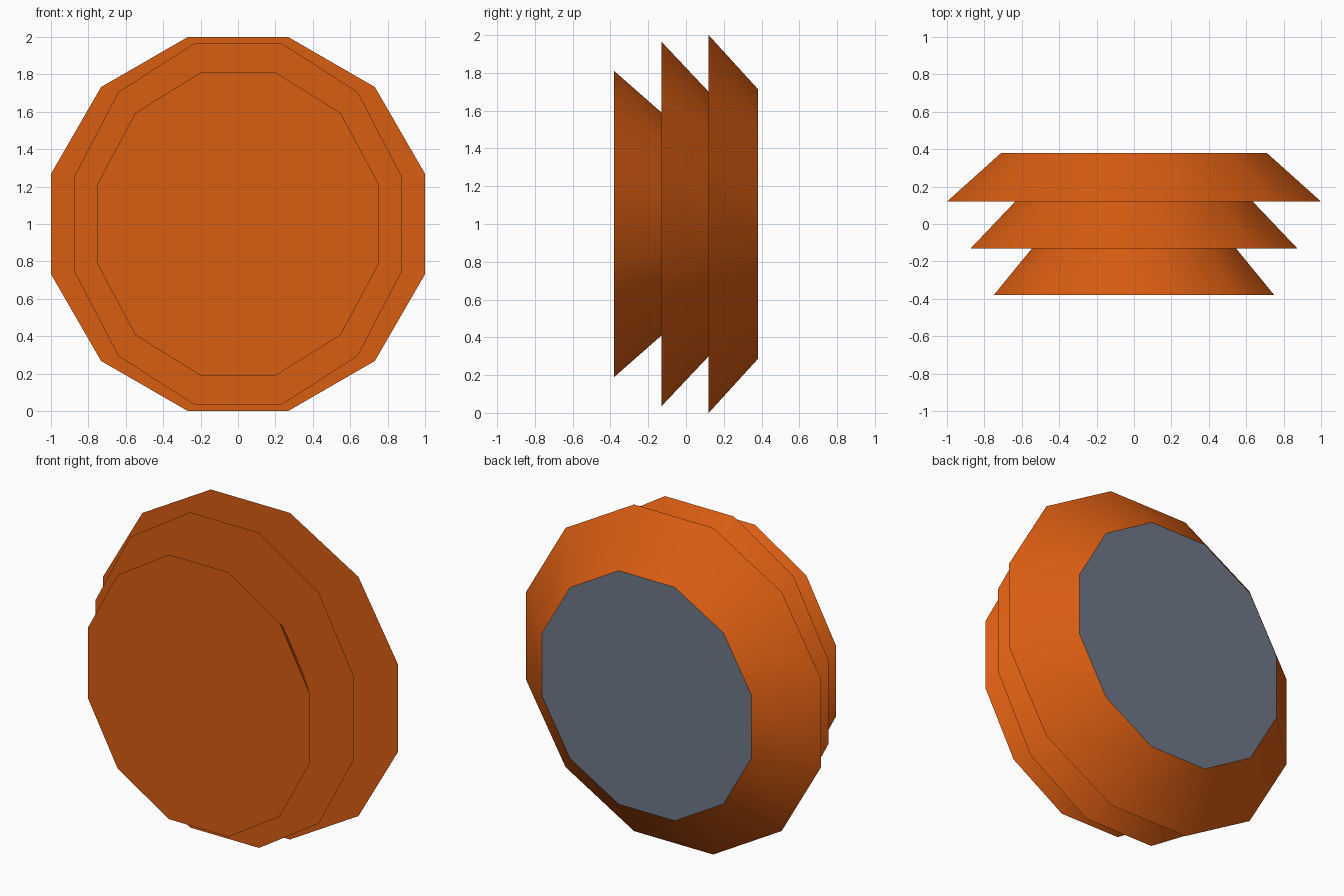
import bpy, bmesh, math

if "Cube" in bpy.data.objects:
    bpy.data.objects.remove(bpy.data.objects["Cube"])

SIDES = 12


def material(name, color):
    m = bpy.data.materials.new(name)
    m.diffuse_color = (*color, 1)
    m.use_nodes = True
    m.node_tree.nodes["Principled BSDF"].inputs["Base Color"].default_value = m.diffuse_color
    return m


orange = material("burnt orange", (0.70, 0.11, 0.006))
grey = material("slate grey", (0.16, 0.19, 0.25))


def ring(bm, y, half_x, half_z):
    """Twelve-sided ring with flat top, given by its half width and half height."""
    verts = []
    for i in range(SIDES):
        a = math.radians(15 + 30 * i)
        k = 1 / math.cos(math.radians(15))
        verts.append(bm.verts.new((half_x * k * math.cos(a), y, 1 + half_z * k * math.sin(a))))
    return verts


def tier(name, front, back, back_cap=False):
    bm = bmesh.new()
    f, b = ring(bm, *front), ring(bm, *back)
    bm.faces.new(f)
    for i in range(SIDES):
        j = (i + 1) % SIDES
        bm.faces.new((f[j], f[i], b[i], b[j]))
    # Only the last tier has an exposed back plate
    if back_cap:
        bm.faces.new(b[::-1]).material_index = 1
    mesh = bpy.data.meshes.new(name)
    bm.to_mesh(mesh)
    bm.free()
    mesh.materials.append(orange)
    mesh.materials.append(grey)
    obj = bpy.data.objects.new(name, mesh)
    bpy.context.collection.objects.link(obj)
    bpy.ops.object.select_all(action='DESELECT')
    obj.select_set(True)
    bpy.context.view_layer.objects.active = obj
    bpy.ops.object.shade_smooth_by_angle(angle=math.radians(35))


# Three stacked tiers, each narrowing toward the back
tier("front_tier", (-0.38, 0.75, 0.81), (-0.13, 0.545, 0.59))
tier("middle_tier", (-0.13, 0.873, 0.965), (0.12, 0.635, 0.70))
tier("back_tier", (0.12, 1.0, 1.0), (0.38, 0.71, 0.715), True)
